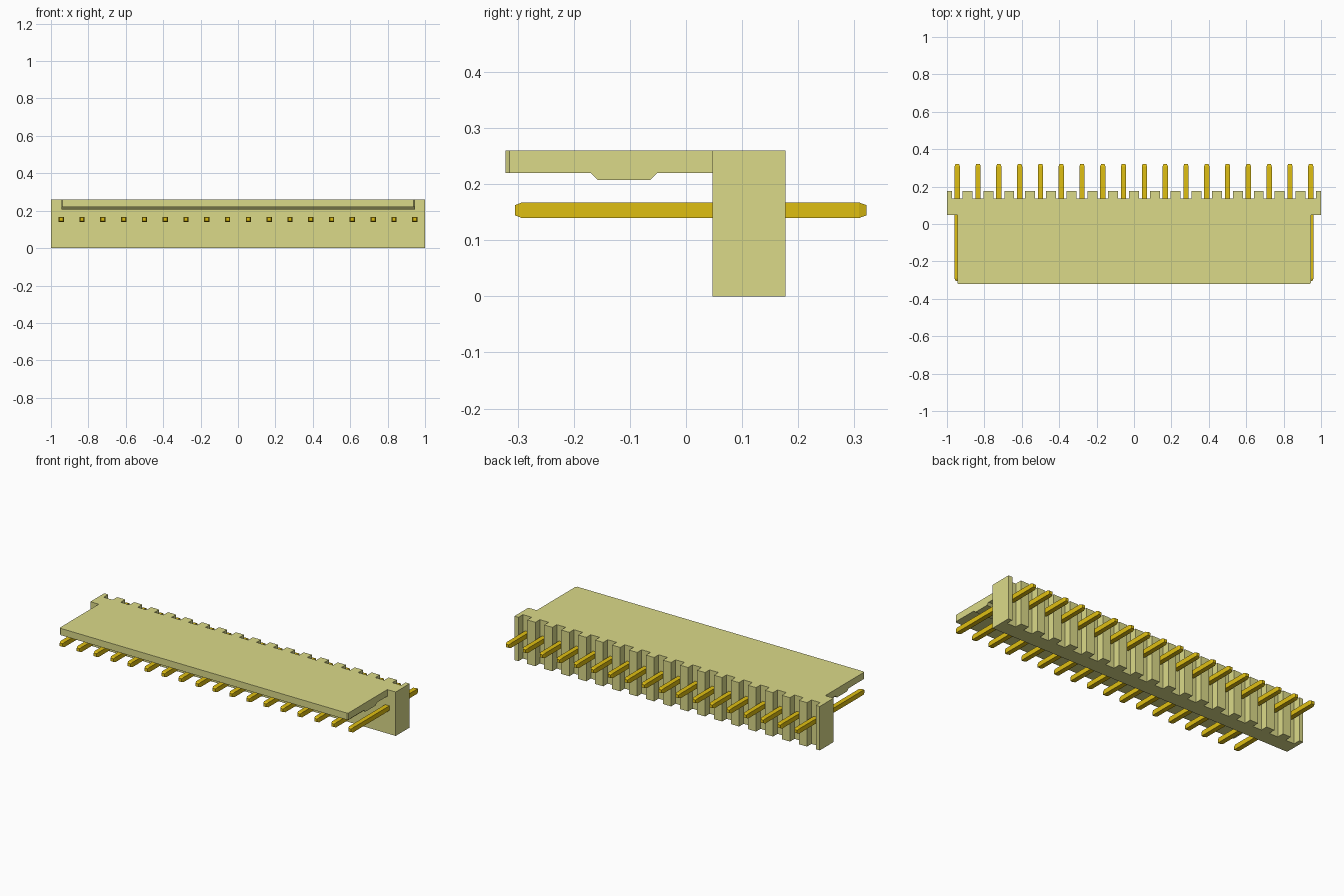
import bpy, bmesh
from mathutils import Vector

if "Cube" in bpy.data.objects:
    bpy.data.objects.remove(bpy.data.objects["Cube"])

PINS, SPAN = 18, 0.945
PIN_X = [-SPAN + 2 * SPAN * i / (PINS - 1) for i in range(PINS)]


def material(name, rgb):
    m = bpy.data.materials.new(name)
    m.diffuse_color = (*rgb, 1)
    m.use_nodes = True
    m.node_tree.nodes["Principled BSDF"].inputs["Base Color"].default_value = m.diffuse_color
    return m


plastic = material("cream_plastic", (0.71, 0.70, 0.25))
gold = material("gold", (0.74, 0.52, 0.006))


def extrude(name, points, offset, mat):
    """Close a planar outline and extrude it by an offset."""
    bm = bmesh.new()
    face = bm.faces.new([bm.verts.new(p) for p in points])
    new = bmesh.ops.extrude_face_region(bm, geom=[face])["geom"]
    bmesh.ops.translate(bm, vec=Vector(offset),
                        verts=[v for v in new if isinstance(v, bmesh.types.BMVert)])
    bmesh.ops.recalc_face_normals(bm, faces=bm.faces)
    return finish(name, bm, mat)


def finish(name, bm, mat):
    mesh = bpy.data.meshes.new(name)
    bm.to_mesh(mesh)
    bm.free()
    mesh.materials.append(mat)
    obj = bpy.data.objects.new(name, mesh)
    bpy.context.collection.objects.link(obj)
    return obj


def merge(target, other):
    """Fuse another solid into the target."""
    mod = target.modifiers.new("union", "BOOLEAN")
    mod.operation, mod.solver, mod.object = "UNION", "EXACT", other
    bpy.context.view_layer.objects.active = target
    bpy.ops.object.modifier_apply(modifier=mod.name)
    bpy.data.objects.remove(other)


# Housing wall with a notch behind every pin
back, floor, half = 0.177, 0.135, 0.029
outline = [(1, back, 0), (1, 0.047, 0), (-1, 0.047, 0), (-1, back, 0)]
for x in PIN_X:
    outline += [(x - half, back, 0), (x - half, floor, 0),
                (x + half, floor, 0), (x + half, back, 0)]
housing = extrude("housing", outline, (0, 0, 0.26), plastic)

# Locking tongue over the pins, with clipped front corners
w, f, c = SPAN, -0.322, 0.007
tongue = extrude("tongue", [(-w, 0.09, 0.22), (-w, f + c, 0.22), (-w + c, f, 0.22),
                            (w - c, f, 0.22), (w, f + c, 0.22), (w, 0.09, 0.22)],
                 (0, 0, 0.04), plastic)

# Latch ridge under the tongue
ridge = extrude("ridge", [(-w, y, z) for y, z in
                          [(-0.17, 0.22), (-0.157, 0.207), (-0.064, 0.207),
                           (-0.051, 0.22), (-0.051, 0.24), (-0.17, 0.24)]],
                (2 * w, 0, 0), plastic)
merge(tongue, ridge)
merge(housing, tongue)

# Square pins with tapered tips
for n, x in enumerate(PIN_X):
    bm = bmesh.new()
    rings = []
    for y, r in [(-0.305, 0.009), (-0.292, 0.014), (0.308, 0.014), (0.322, 0.009)]:
        rings.append([bm.verts.new((x + sx * r, y, 0.1535 + sz * r))
                      for sx, sz in [(-1, -1), (1, -1), (1, 1), (-1, 1)]])
    for a, b in zip(rings, rings[1:]):
        for i in range(4):
            j = (i + 1) % 4
            bm.faces.new((a[i], a[j], b[j], b[i]))
    bm.faces.new(rings[0])
    bm.faces.new(rings[-1])
    bmesh.ops.recalc_face_normals(bm, faces=bm.faces)
    finish(f"pin_{n + 1:02d}", bm, gold)
